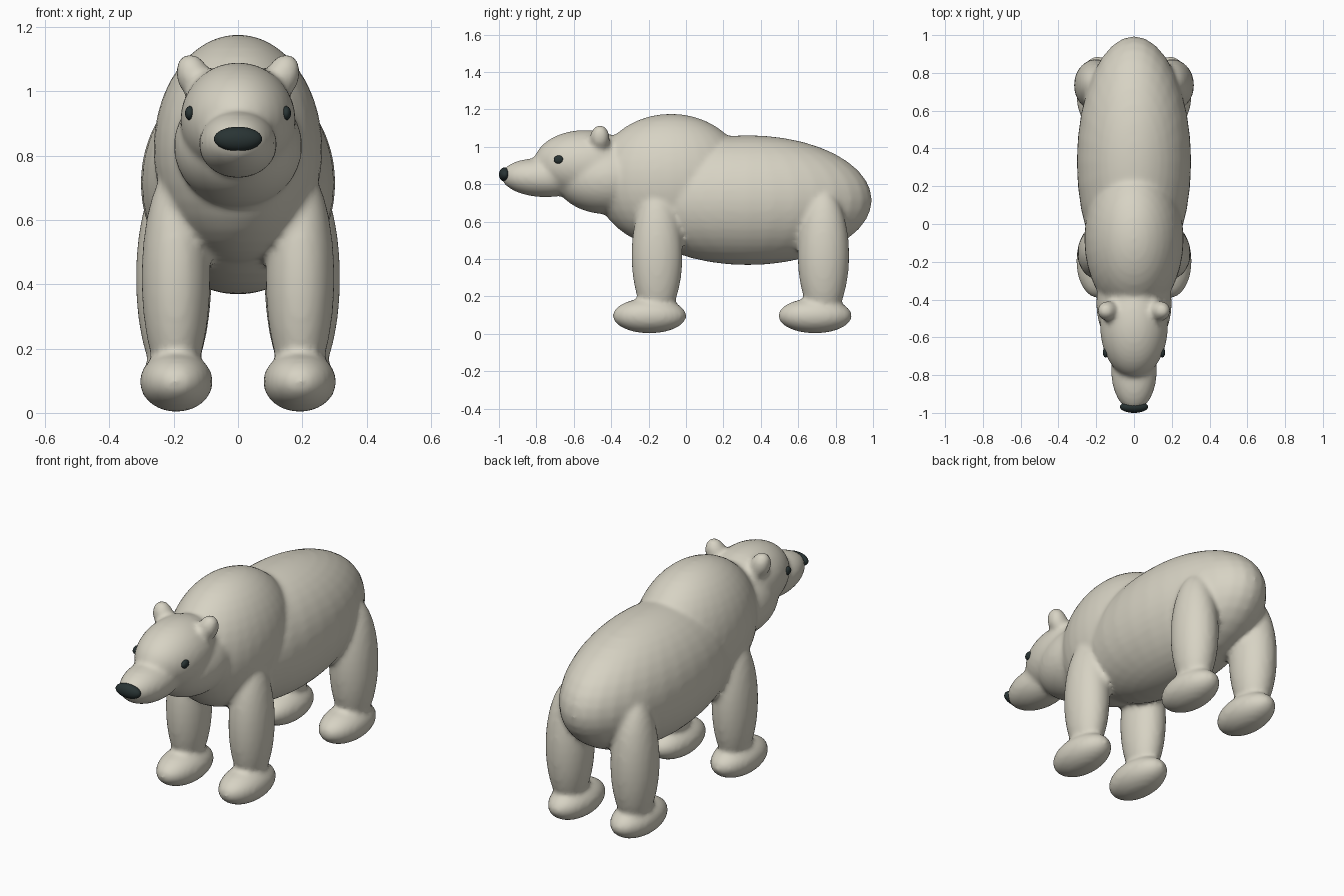
import bpy, bmesh, math
from mathutils import Matrix, Vector

cube = bpy.data.objects.get("Cube")
if cube:
    bpy.data.objects.remove(cube, do_unlink=True)


def material(name, rgb):
    mat = bpy.data.materials.new(name)
    mat.use_nodes = True
    mat.diffuse_color = (*rgb, 1)
    bsdf = next(n for n in mat.node_tree.nodes if n.type == 'BSDF_PRINCIPLED')
    bsdf.inputs["Base Color"].default_value = (*rgb, 1)
    return mat


fur = material("cream_fur", (0.68, 0.65, 0.55))
dark = material("dark_slate", (0.022, 0.034, 0.034))


def ellipsoid(bm, centre, radii, tilt_x=0, tilt_y=0):
    """Add an ellipsoid, tilted in degrees about x and then y."""
    rotation = (Matrix.Rotation(math.radians(tilt_y), 4, 'Y')
                @ Matrix.Rotation(math.radians(tilt_x), 4, 'X'))
    matrix = Matrix.Translation(centre) @ rotation @ Matrix.Diagonal((*radii, 1))
    bmesh.ops.create_uvsphere(bm, u_segments=32, v_segments=20, radius=1, matrix=matrix)


def pair(bm, centre, radii, tilt_x=0, tilt_y=0):
    """Add an ellipsoid on each side of the body."""
    x, y, z = centre
    for side in (1, -1):
        ellipsoid(bm, (side * x, y, z), radii, tilt_x, side * tilt_y)


def finish(bm, name, mat):
    mesh = bpy.data.meshes.new(name)
    bm.to_mesh(mesh)
    bm.free()
    mesh.materials.append(mat)
    mesh.polygons.foreach_set("use_smooth", [True] * len(mesh.polygons))
    obj = bpy.data.objects.new(name, mesh)
    bpy.context.collection.objects.link(obj)
    return obj


# Furry body: overlapping volumes fused into one skin
bm = bmesh.new()
ellipsoid(bm, (0, 0.33, 0.715), (0.303, 0.665, 0.347))       # barrel and rump
ellipsoid(bm, (0, -0.08, 0.82), (0.263, 0.41, 0.357))        # shoulders
ellipsoid(bm, (0, -0.42, 0.83), (0.20, 0.28, 0.19))          # neck
ellipsoid(bm, (0, -0.54, 0.91), (0.18, 0.275, 0.18))         # head
ellipsoid(bm, (0, -0.77, 0.835), (0.122, 0.22, 0.104), -3)   # muzzle
pair(bm, (0.138, -0.46, 1.045), (0.053, 0.053, 0.075), 0, 20)  # ears
pair(bm, (0.193, -0.155, 0.42), (0.107, 0.137, 0.35))        # front legs
pair(bm, (0.2, 0.735, 0.42), (0.118, 0.138, 0.35))           # hind legs
for y in (-0.195, 0.69):
    pair(bm, (0.192, y, 0.097), (0.114, 0.198, 0.094))       # paws
body = finish(bm, "bear_body", fur)

remesh = body.modifiers.new("fuse", 'REMESH')
remesh.mode = 'VOXEL'
remesh.voxel_size = 0.014
remesh.use_smooth_shade = True
smooth = body.modifiers.new("soften_joins", 'SMOOTH')
smooth.factor = 0.5
smooth.iterations = 8

# Nose
bm = bmesh.new()
ellipsoid(bm, (0, -0.968, 0.852), (0.075, 0.032, 0.038))
finish(bm, "nose", dark)

# Eyes
for side, name in ((1, "left_eye"), (-1, "right_eye")):
    bm = bmesh.new()
    ellipsoid(bm, (side * 0.15, -0.68, 0.932), (0.015, 0.027, 0.022), 0, 0)
    finish(bm, name, dark)
